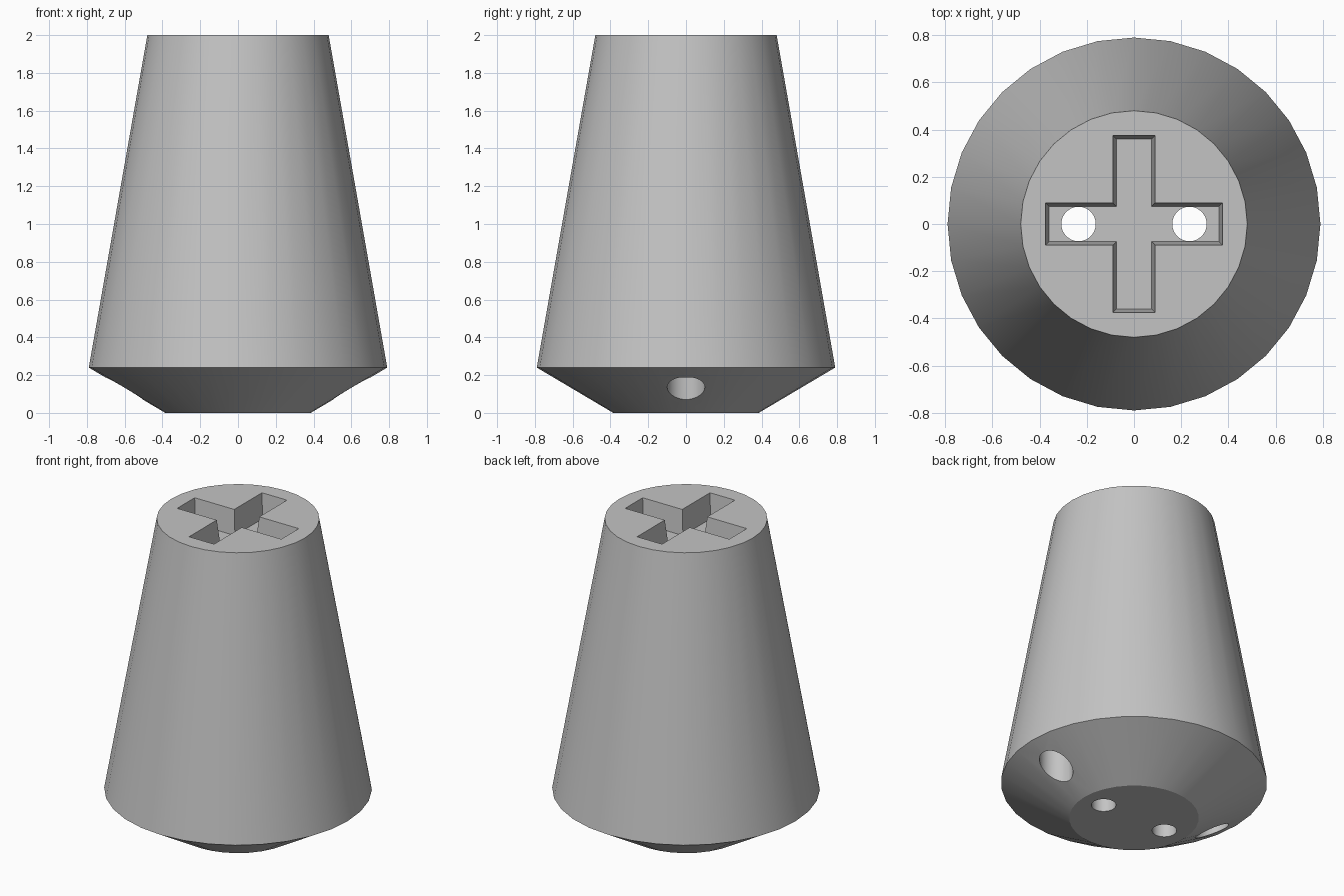
import bpy, bmesh, math

cube = bpy.data.objects.get("Cube")
if cube:
    bpy.data.objects.remove(cube, do_unlink=True)

HEIGHT = 2.0
SIDES = 32

grey = bpy.data.materials.new("plain grey")
grey.use_nodes = True
colour = (0.55, 0.55, 0.55, 1)
grey.diffuse_color = colour
grey.node_tree.nodes["Principled BSDF"].inputs["Base Color"].default_value = colour


def solid_from_loops(name, loops):
    """Bridge a stack of equal-length loops into a closed solid."""
    bm = bmesh.new()
    rings = [[bm.verts.new(p) for p in loop] for loop in loops]
    n = len(rings[0])
    for low, high in zip(rings, rings[1:]):
        for i in range(n):
            j = (i + 1) % n
            bm.faces.new((low[i], low[j], high[j], high[i]))
    bm.faces.new(rings[0][::-1])
    bm.faces.new(rings[-1])
    bmesh.ops.recalc_face_normals(bm, faces=bm.faces)
    mesh = bpy.data.meshes.new(name)
    bm.to_mesh(mesh)
    bm.free()
    mesh.materials.append(grey)
    obj = bpy.data.objects.new(name, mesh)
    bpy.context.collection.objects.link(obj)
    return obj


def circle(r, z, x=0.0):
    angles = [2 * math.pi * i / SIDES for i in range(SIDES)]
    return [(x + r * math.cos(a), r * math.sin(a), z) for a in angles]


def cross(inset, z):
    """Outline of a plus shape, one arm corner triple per quarter turn."""
    arm, half = 0.375 - inset, 0.09 - inset
    points = []
    for q in range(4):
        c, s = round(math.cos(q * math.pi / 2)), round(math.sin(q * math.pi / 2))
        for x, y in ((arm, -half), (arm, half), (half, half)):
            points.append((c * x - s * y, s * x + c * y, z))
    return points


# Tapered body with a shallow cone underneath
body = solid_from_loops("tapered_body", [
    circle(0.385, 0), circle(0.79, 0.24), circle(0.48, HEIGHT)])

# Cross recess in the top, with slightly sloping walls
depth, lip, taper = 0.16, 0.02, 0.015
cutters = [solid_from_loops("cross_recess_cutter", [
    cross(taper, HEIGHT - depth),
    cross(-taper * lip / depth, HEIGHT + lip)])]

# Through holes into the recess, and blind holes in the lower cone
for side, label in ((1, "left"), (-1, "right")):
    for kind, r, x, top in (("through_hole", 0.073, 0.235, HEIGHT - depth / 2),
                            ("blind_hole", 0.1, 0.603, 0.5)):
        cutters.append(solid_from_loops(f"{label}_{kind}_cutter", [
            circle(r, -0.1, side * x), circle(r, top, side * x)]))

# Cut everything and discard the cutters
bpy.context.view_layer.objects.active = body
for cutter in cutters:
    mod = body.modifiers.new(cutter.name, "BOOLEAN")
    mod.operation = "DIFFERENCE"
    mod.solver = "EXACT"
    mod.object = cutter
    bpy.ops.object.modifier_apply(modifier=mod.name)
    bpy.data.objects.remove(cutter, do_unlink=True)

# Smooth round walls, sharp rims
for obj in bpy.context.selected_objects:
    obj.select_set(False)
body.select_set(True)
bpy.ops.object.shade_smooth_by_angle(angle=math.radians(25))
